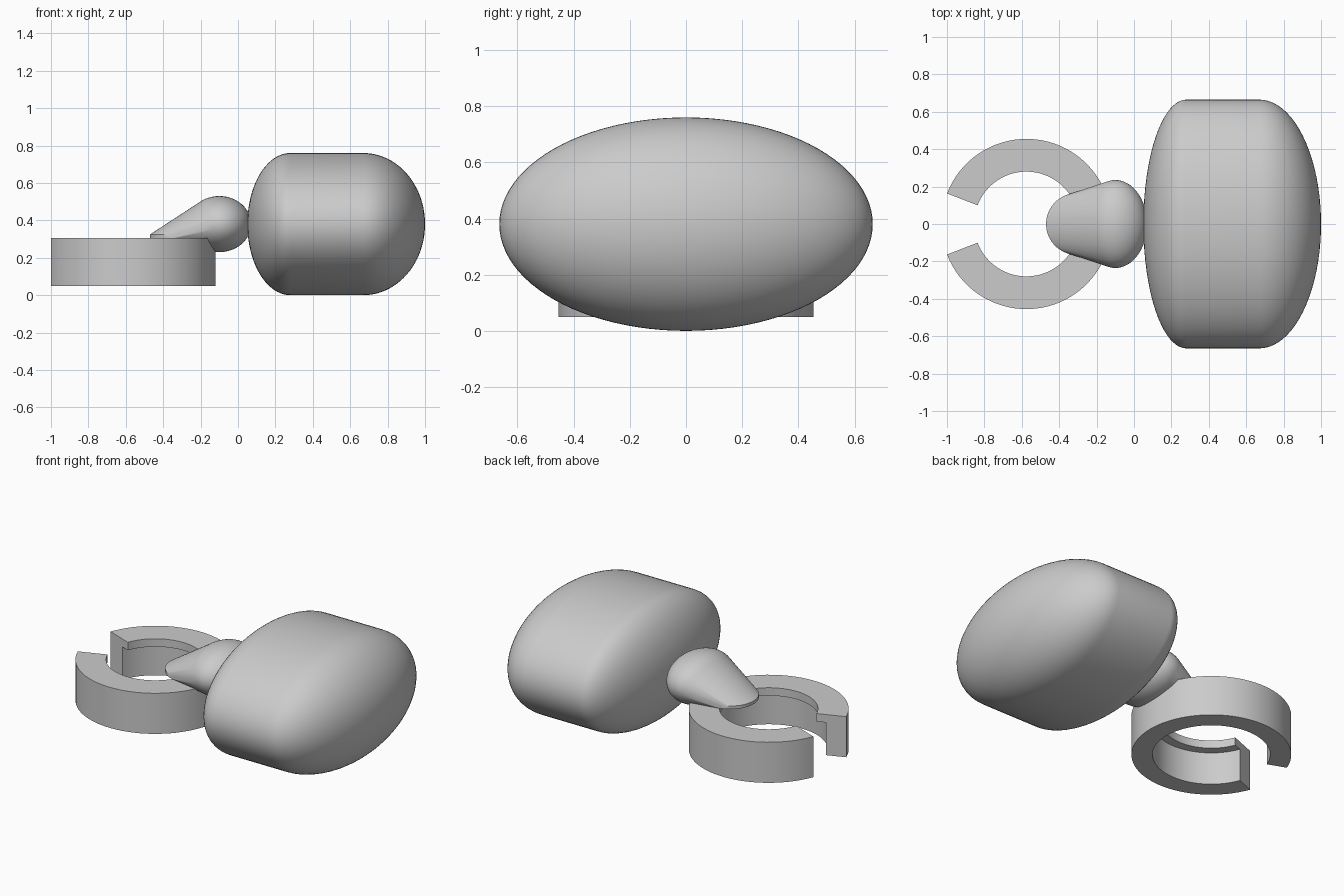
import bpy, bmesh, math
from math import sin, cos, pi
from mathutils import Matrix

if "Cube" in bpy.data.objects:
    bpy.data.objects.remove(bpy.data.objects["Cube"])

grey = bpy.data.materials.new("plain_grey")
grey.use_nodes = True
colour = (0.6, 0.6, 0.6, 1)
grey.diffuse_color = colour
grey.node_tree.nodes["Principled BSDF"].inputs["Base Color"].default_value = colour


def finish(bm, name):
    """Turn a bmesh into a smooth-shaded object with sharp edges kept."""
    bmesh.ops.remove_doubles(bm, verts=bm.verts, dist=1e-5)
    bmesh.ops.recalc_face_normals(bm, faces=bm.faces)
    mesh = bpy.data.meshes.new(name)
    bm.to_mesh(mesh)
    bm.free()
    mesh.materials.append(grey)
    obj = bpy.data.objects.new(name, mesh)
    bpy.context.collection.objects.link(obj)
    bpy.ops.object.select_all(action='DESELECT')
    obj.select_set(True)
    bpy.context.view_layer.objects.active = obj
    bpy.ops.object.shade_smooth_by_angle(angle=math.radians(30))
    return obj


def sweep(bm, rings, closed):
    """Bridge a list of equal vertex rings with quads."""
    n = len(rings[0])
    for a, b in zip(rings, rings[1:]):
        for i in range(n):
            j = (i + 1) % n
            bm.faces.new((a[i], a[j], b[j], b[i]))
    if closed:
        bm.faces.new(rings[0])
        bm.faces.new(rings[-1])


# Body: elliptical drum along x with two rounded ends
steps, sides = 20, 96
left_x, right_x, left_len, right_len = 0.28, 0.67, 0.23, 0.33
quarter = [i / steps * pi / 2 for i in range(steps + 1)]
profile = [(left_x - left_len * cos(t), max(sin(t), 1e-3)) for t in quarter]
profile += [(right_x + right_len * sin(t), max(cos(t), 1e-3)) for t in quarter]
bm = bmesh.new()
sweep(bm, [[bm.verts.new((x, 0.665 * r * cos(k * 2 * pi / sides),
                          0.38 + 0.38 * r * sin(k * 2 * pi / sides)))
            for k in range(sides)] for x, r in profile], True)
finish(bm, "body")

# Clip ring: open ring with a narrow lip inside its top edge
section = [(0.455, 0.05), (0.455, 0.305), (0.28, 0.305),
           (0.28, 0.255), (0.335, 0.255), (0.335, 0.05)]
gap, segs = math.radians(21), 72
bm = bmesh.new()
rings = []
for i in range(segs + 1):
    a = -pi + gap + (2 * pi - 2 * gap) * i / segs
    rings.append([bm.verts.new((-0.575 + r * cos(a), r * sin(a), z))
                  for r, z in section])
sweep(bm, rings, True)
finish(bm, "clip_ring")

# Neck: hull between a rounded ball and a thin disc resting on the ring
bm = bmesh.new()
bmesh.ops.create_uvsphere(bm, u_segments=64, v_segments=32, radius=1,
                          matrix=Matrix.Translation((-0.1, 0, 0.38))
                          @ Matrix.Diagonal((0.17, 0.235, 0.15, 1)))
bmesh.ops.create_cone(bm, cap_ends=True, segments=64, radius1=0.165,
                      radius2=0.165, depth=0.02,
                      matrix=Matrix.Translation((-0.305, 0, 0.315)))
bmesh.ops.delete(bm, geom=bm.faces[:], context='FACES_ONLY')
bmesh.ops.delete(bm, geom=bm.edges[:], context='EDGES_FACES') if bm.edges else None
hull = bmesh.ops.convex_hull(bm, input=bm.verts[:])
bmesh.ops.delete(bm, geom=[v for v in bm.verts if not v.link_faces], context='VERTS')
finish(bm, "neck")
